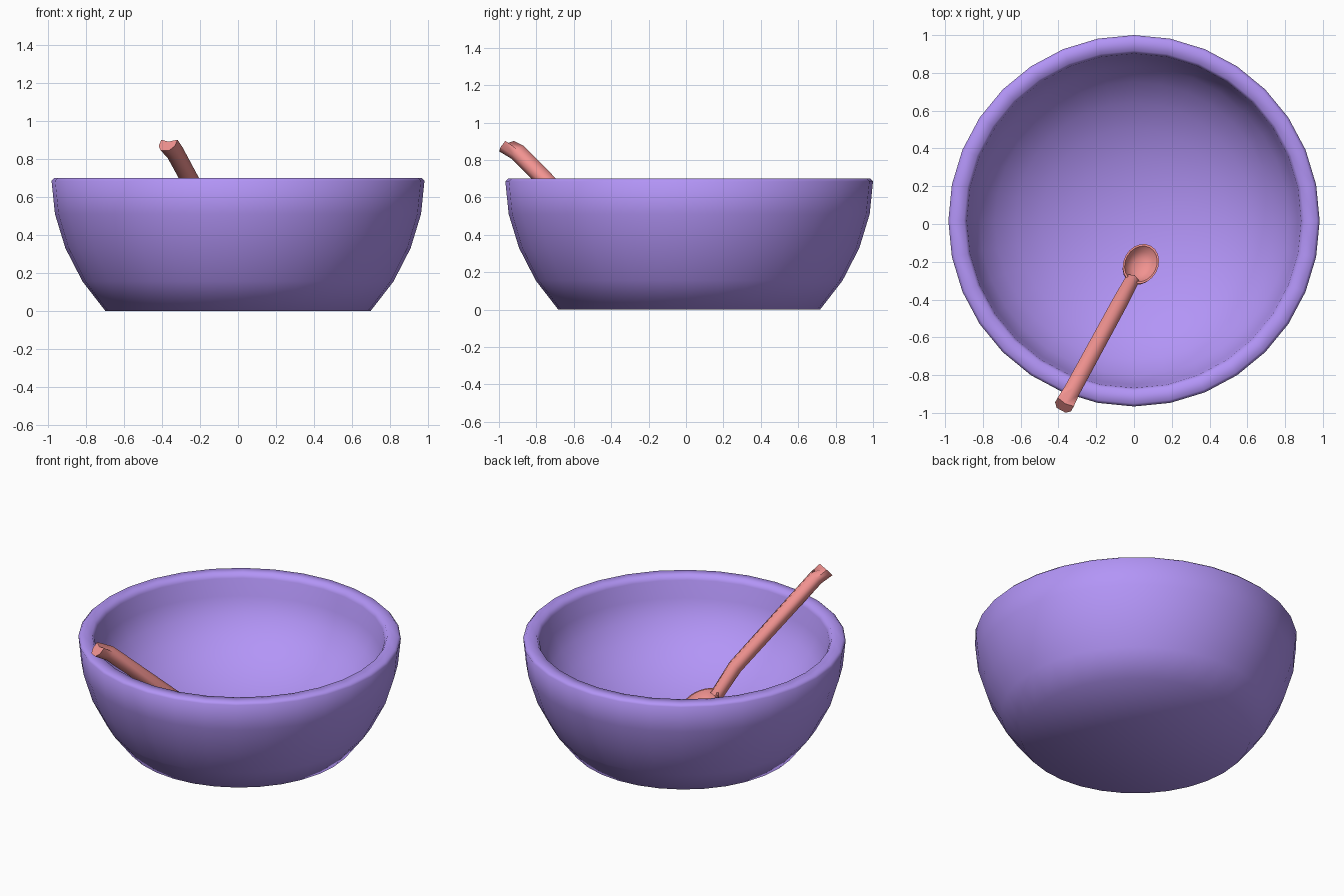
import bpy, bmesh, math
from mathutils import Vector, Matrix

if "Cube" in bpy.data.objects:
    bpy.data.objects.remove(bpy.data.objects["Cube"])


def material(name, rgb):
    m = bpy.data.materials.new(name)
    m.diffuse_color = (*rgb, 1)
    m.use_nodes = True
    m.node_tree.nodes["Principled BSDF"].inputs["Base Color"].default_value = m.diffuse_color
    return m


def finish(bm, name, mat, angle):
    bmesh.ops.remove_doubles(bm, verts=bm.verts, dist=1e-5)
    bmesh.ops.recalc_face_normals(bm, faces=bm.faces)
    me = bpy.data.meshes.new(name)
    bm.to_mesh(me)
    bm.free()
    ob = bpy.data.objects.new(name, me)
    bpy.context.collection.objects.link(ob)
    me.materials.append(mat)
    bpy.ops.object.select_all(action='DESELECT')
    ob.select_set(True)
    bpy.context.view_layer.objects.active = ob
    if angle is None:
        bpy.ops.object.shade_smooth()
    else:
        bpy.ops.object.shade_smooth_by_angle(angle=math.radians(angle))
    return ob


def lathe(name, profile, sides, mat, matrix, angle=None):
    bm = bmesh.new()
    vs = [bm.verts.new((r, 0, z)) for r, z in profile]
    es = [bm.edges.new(p) for p in zip(vs, vs[1:])]
    bmesh.ops.spin(bm, geom=vs + es, cent=(0, 0, 0), axis=(0, 0, 1),
                   angle=2 * math.pi, steps=sides)
    bmesh.ops.transform(bm, matrix=matrix, verts=bm.verts)
    return finish(bm, name, mat, angle)


purple = material("purple", (0.45, 0.30, 0.93))
pink = material("pink", (0.88, 0.29, 0.28))

# Mixing bowl: flat-based outside, rounded inside
outside = [(0, 0), (0.70, 0), (0.82, 0.155), (0.91, 0.33),
           (0.965, 0.51), (0.983, 0.685), (0.968, 0.70), (0.90, 0.70)]
inside = [(0.885 * math.cos(t), 0.67 - 0.57 * math.sin(t))
          for t in [i * math.pi / 16 for i in range(8)]] + [(0, 0.10)]
lathe("bowl", outside + inside, 32, purple, Matrix.Translation((0, 0.017, 0)))

# Spoon frame: direction from handle tip to scoop, and sideways
along = Vector((0.478, 0.878, 0)).normalized()
side = Vector((along.y, -along.x, 0))
tip = Vector((-0.37, -0.958, 0))

# Spoon handle: faceted section swept along a bent path, grooved at the tip
section = [(-0.044, 0.024), (0, 0.048), (0.044, 0.024), (0.044, -0.016),
           (0.024, -0.044), (-0.024, -0.044), (-0.044, -0.016)]
path = [(0.0, 0.882, 1.1, -0.036), (0.07, 0.84, 1.0, 0.0),
        (0.62, 0.355, 0.95, 0.0), (0.75, 0.185, 0.85, 0.0)]
bm = bmesh.new()
rings = []
for i, (h, z, s, groove) in enumerate(path):
    a, b = path[max(i - 1, 0)], path[min(i + 1, len(path) - 1)]
    tangent = (along * (b[0] - a[0]) + Vector((0, 0, b[1] - a[1]))).normalized()
    if i == 0:
        tangent = (along - Vector((0, 0, 0.9))).normalized()
    up = side.cross(tangent)
    centre = tip + along * h + Vector((0, 0, z))
    rings.append([bm.verts.new(centre + side * x * s
                  + up * (y + (groove if k == 1 else 0)) * s)
                  for k, (x, y) in enumerate(section)])
n = len(section)
for r0, r1 in zip(rings, rings[1:]):
    for k in range(n):
        bm.faces.new((r0[k], r0[(k + 1) % n], r1[(k + 1) % n], r1[k]))
bm.faces.new(rings[0])
bm.faces.new(rings[-1])
finish(bm, "spoon_handle", pink, 62)

# Spoon scoop: shallow oval cup tilted up towards the handle
scoop_profile = [(0, -0.055), (0.4, -0.05), (0.7, -0.033), (0.9, 0), (1, 0),
                 (0.96, -0.03), (0.75, -0.066), (0.4, -0.09), (0, -0.095)]
centre = tip + along * 0.85 + Vector((0, 0, 0.19))
place = (Matrix.Translation(centre)
         @ Matrix.Rotation(math.atan2(along.y, along.x), 4, 'Z')
         @ Matrix.Rotation(math.radians(18), 4, 'Y')
         @ Matrix.Diagonal((0.115, 0.092, 1, 1)))
lathe("spoon_scoop", scoop_profile, 20, pink, place, 50)
